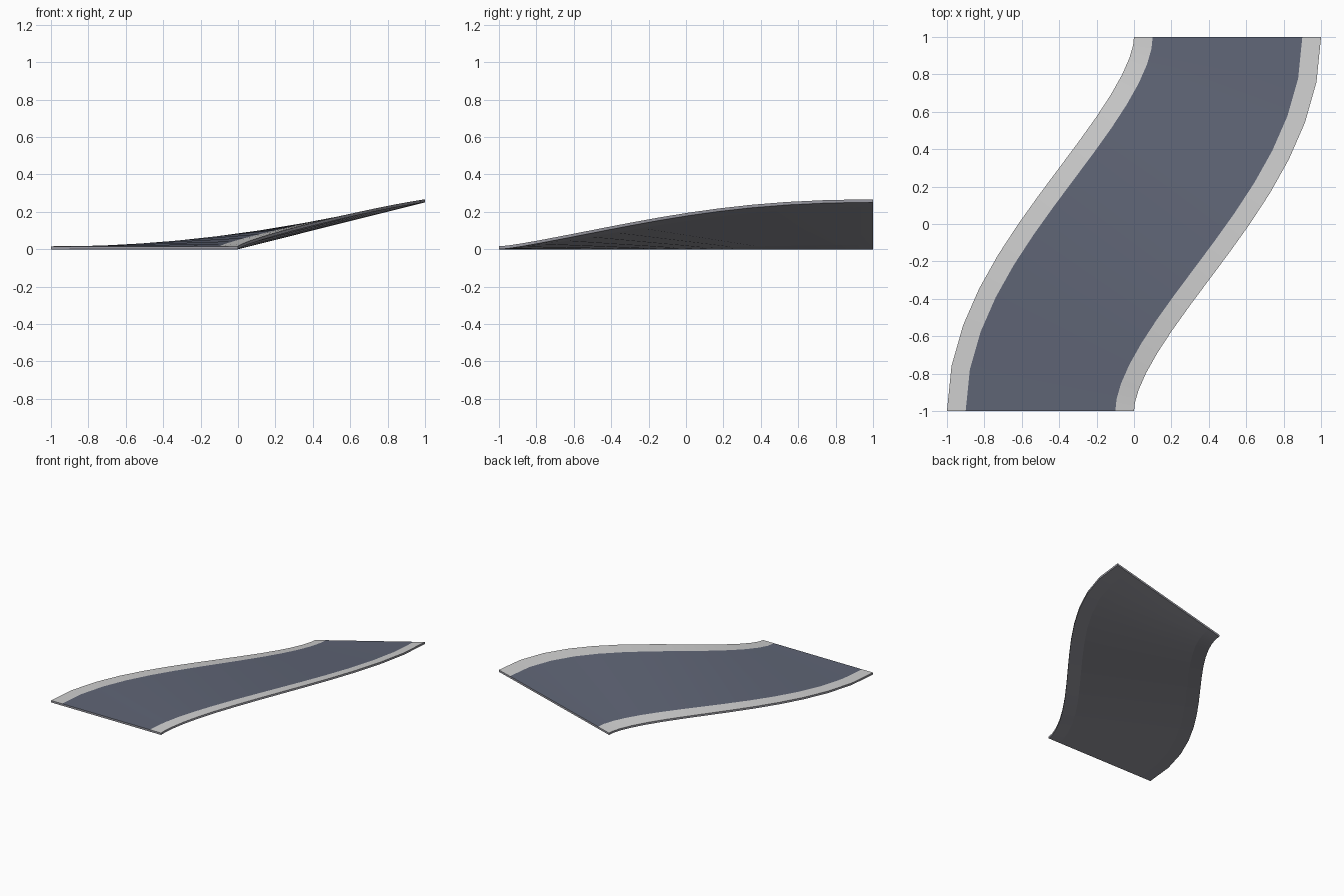
import bpy, bmesh, math

if "Cube" in bpy.data.objects:
    bpy.data.objects.remove(bpy.data.objects["Cube"])

SEGMENTS = 14
HALF, KERB, THICK, RISE = 0.5, 0.1, 0.016, 0.251


def material(name, rgb):
    m = bpy.data.materials.new(name)
    m.diffuse_color = (*rgb, 1)
    m.use_nodes = True
    m.node_tree.nodes["Principled BSDF"].inputs["Base Color"].default_value = m.diffuse_color
    return m


asphalt = material("asphalt blue grey", (0.115, 0.13, 0.18))
border = material("border light grey", (0.62, 0.62, 0.62))
base = material("base grey", (0.32, 0.32, 0.36))


def point(t, across, top):
    """Point on the banked S-curve; across runs -0.5 (left) to 0.5 (right)."""
    y = 2 * t - 1
    x = 0.75 * y - 0.25 * y ** 3
    a = math.atan(0.75 * (1 - y * y))
    bank = RISE * t * t * (3 - 2 * t) * (across + HALF)
    return (x + across * math.cos(a), y - across * math.sin(a),
            bank + (THICK if top else 0))


def strip(name, left, right, top_mat):
    """Lengthwise slab between two offsets from the centre line."""
    bm = bmesh.new()
    rings = []
    for i in range(SEGMENTS + 1):
        t = i / SEGMENTS
        rings.append([bm.verts.new(point(t, u, top)) for u, top in
                      ((left, True), (right, True), (right, False), (left, False))])
    for a, b in zip(rings, rings[1:]):
        for k in range(4):
            # inner joints between strips stay open
            if (k == 1 and right < HALF) or (k == 3 and left > -HALF):
                continue
            n = (k + 1) % 4
            f = bm.faces.new((a[k], a[n], b[n], b[k]))
            f.material_index = 0 if k == 0 else 1
            f.smooth = k in (0, 2)
    for ring, flip in ((rings[0], True), (rings[-1], False)):
        f = bm.faces.new(ring[::-1] if flip else ring)
        f.material_index = 1
    for f in bm.faces:
        f.normal_update()
    # make the upper surface face up
    if next(f for f in bm.faces if f.material_index == 0).normal.z < 0:
        bmesh.ops.reverse_faces(bm, faces=bm.faces[:])
    me = bpy.data.meshes.new(name)
    bm.to_mesh(me)
    bm.free()
    me.materials.append(top_mat)
    me.materials.append(base)
    ob = bpy.data.objects.new(name, me)
    bpy.context.collection.objects.link(ob)
    # sharp edges where top, sides and ends meet
    me.set_sharp_from_angle(angle=math.radians(30))


strip("left_border", -HALF, -HALF + KERB, border)
strip("road_surface", -HALF + KERB, HALF - KERB, asphalt)
strip("right_border", HALF - KERB, HALF, border)
